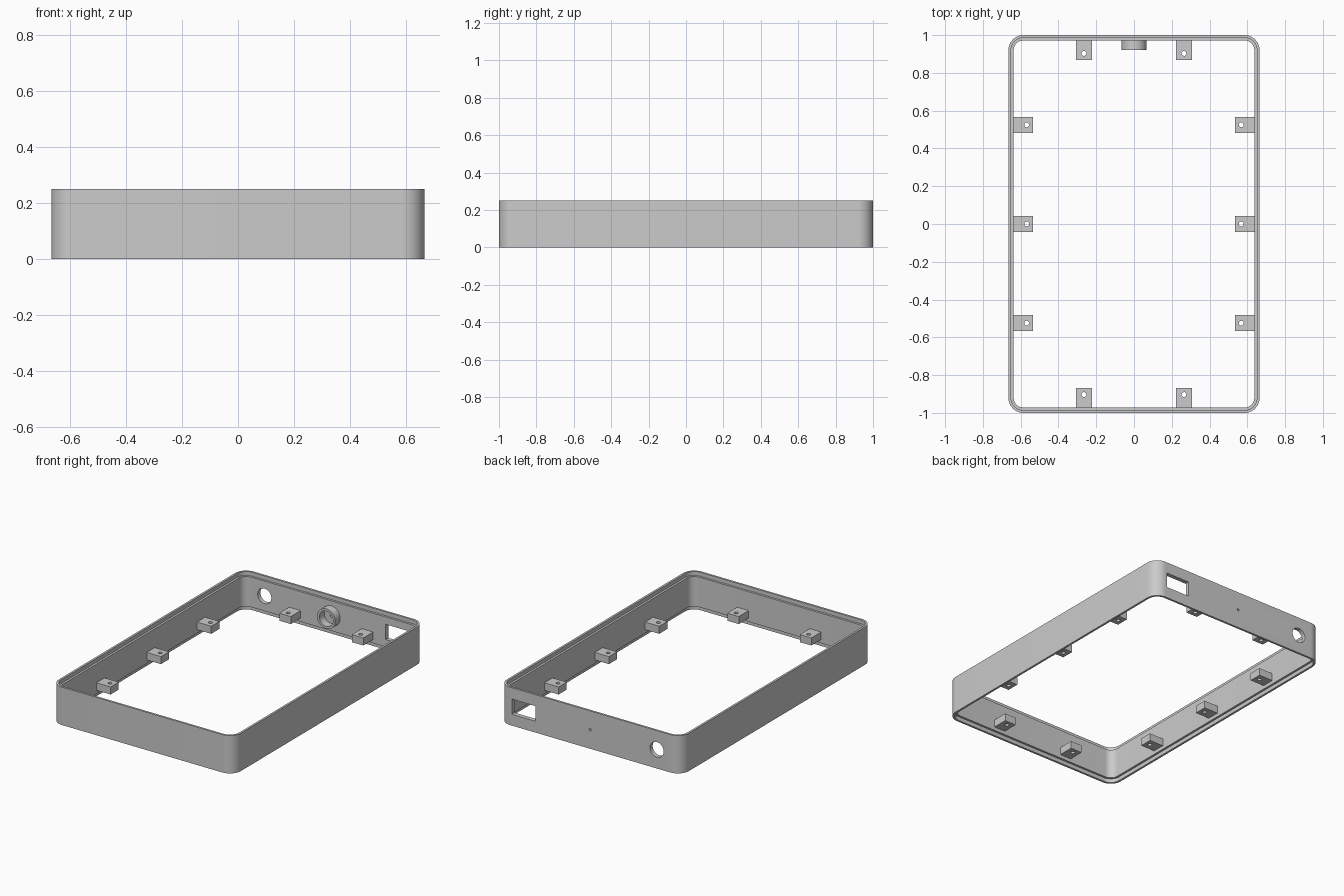
import bpy, bmesh, math
from mathutils import Matrix, Vector

if "Cube" in bpy.data.objects:
    bpy.data.objects.remove(bpy.data.objects["Cube"], do_unlink=True)

HALF_X, HALF_Y, HEIGHT, RADIUS = 0.665, 1.0, 0.25, 0.08
WALL, LIP, STEP = 0.028, 0.014, 0.026
MID = HEIGHT / 2

grey = bpy.data.materials.new("plain grey")
grey.use_nodes = True
grey.diffuse_color = (0.6, 0.6, 0.6, 1)
grey.node_tree.nodes["Principled BSDF"].inputs["Base Color"].default_value = grey.diffuse_color


def finish(bm, name):
    bmesh.ops.recalc_face_normals(bm, faces=bm.faces)
    mesh = bpy.data.meshes.new(name)
    bm.to_mesh(mesh)
    bm.free()
    obj = bpy.data.objects.new(name, mesh)
    bpy.context.collection.objects.link(obj)
    mesh.materials.append(grey)
    return obj


def activate(obj):
    bpy.ops.object.select_all(action='DESELECT')
    obj.select_set(True)
    bpy.context.view_layer.objects.active = obj


def box(name, centre, size):
    bm = bmesh.new()
    bmesh.ops.create_cube(bm, size=1, matrix=Matrix.Translation(centre) @ Matrix.Diagonal((*size, 1)))
    return finish(bm, name)


def cylinder(name, centre, radius, depth, axis='Z', sides=32):
    turn = Matrix.Rotation(math.pi / 2, 4, 'X') if axis == 'Y' else Matrix()
    bm = bmesh.new()
    bmesh.ops.create_cone(bm, cap_ends=True, segments=sides, radius1=radius, radius2=radius,
                          depth=depth, matrix=Matrix.Translation(centre) @ turn)
    return finish(bm, name)


def cut(obj, cutter):
    activate(obj)
    mod = obj.modifiers.new("cut", 'BOOLEAN')
    mod.operation, mod.solver, mod.object = 'DIFFERENCE', 'EXACT', cutter
    bpy.ops.object.modifier_apply(modifier=mod.name)
    bpy.data.objects.remove(cutter, do_unlink=True)


def smooth(obj):
    activate(obj)
    bpy.ops.object.shade_smooth_by_angle(angle=math.radians(30))


def rounded_loop(bm, inset, z, steps=12):
    """Rounded rectangle of vertices, drawn in from the outer outline."""
    r = RADIUS - inset
    verts = []
    for quarter, (sx, sy) in enumerate([(1, 1), (-1, 1), (-1, -1), (1, -1)]):
        for i in range(steps + 1):
            a = (quarter + i / steps) * math.pi / 2
            verts.append(bm.verts.new((sx * (HALF_X - RADIUS) + r * math.cos(a),
                                       sy * (HALF_Y - RADIUS) + r * math.sin(a), z)))
    return verts


# Wall section (inset, height), with a rebate inside both rims
section = [(0, 0), (0, HEIGHT), (LIP, HEIGHT), (LIP, HEIGHT - STEP),
           (WALL, HEIGHT - STEP), (WALL, STEP), (LIP, STEP), (LIP, 0)]
bm = bmesh.new()
loops = [rounded_loop(bm, *point) for point in section]
for a, b in zip(loops, loops[1:] + loops[:1]):
    for i in range(len(a)):
        j = (i + 1) % len(a)
        bm.faces.new((a[i], a[j], b[j], b[i]))
frame = finish(bm, "frame_wall")

# Openings in the back wall
cut(frame, box("port_cutter", (0.486, HALF_Y, MID), (0.174, 0.2, 0.1)))
cut(frame, cylinder("socket_cutter", (-0.487, HALF_Y, MID), 0.05, 0.2, 'Y'))
cut(frame, cylinder("pin_cutter", (0, HALF_Y, MID), 0.008, 0.2, 'Y', 16))
smooth(frame)

# Round collar inside the back wall
collar = cylinder("collar", (0, 0.949, MID), 0.066, 0.058, 'Y', 48)
cut(collar, cylinder("collar_cutter", (0, 0.949, MID), 0.05, 0.2, 'Y', 48))
smooth(collar)


# Screw tabs around the inside
def tab(name, wall_point, inward):
    inward = Vector(inward)
    side = Vector((abs(inward.y), abs(inward.x), 0))
    size = Vector((abs(inward.x), abs(inward.y), 0)) * 0.105 + side * 0.084 + Vector((0, 0, 0.05))
    base = Vector(wall_point) + Vector((0, 0, 0.075))
    obj = box(name, base + inward * 0.0785, size)
    cut(obj, cylinder("screw_cutter", base + inward * 0.097, 0.013, 0.2, sides=24))
    smooth(obj)


for label, s in (("left", 1), ("right", -1)):
    for place, y in (("front", -0.525), ("middle", 0), ("back", 0.525)):
        tab(f"{label}_{place}_tab", (s * HALF_X, y, 0), (-s, 0, 0))
    for place, t in (("front", -1), ("back", 1)):
        tab(f"{place}_wall_{label}_tab", (s * 0.265, t * HALF_Y, 0), (0, -t, 0))
